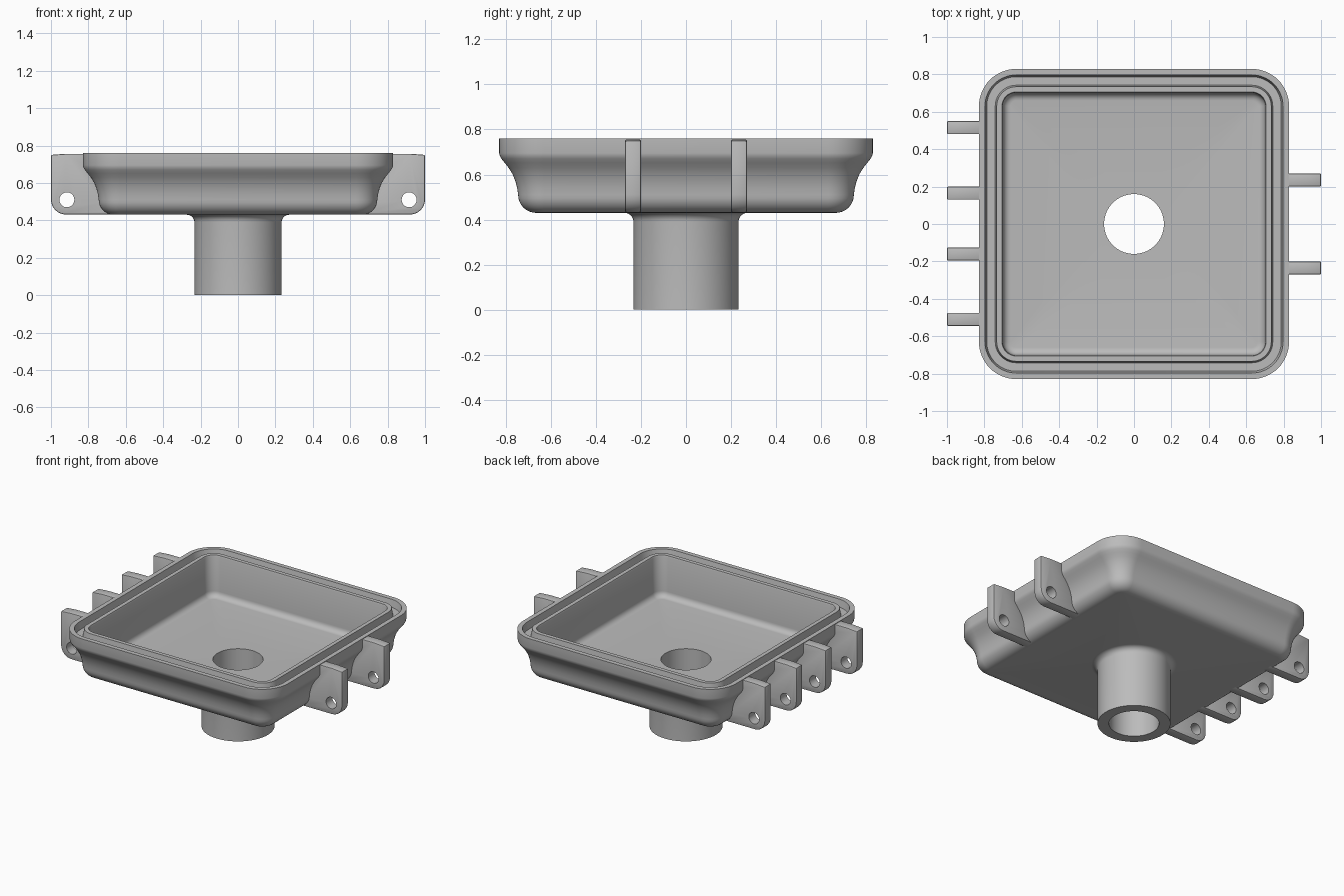
import bpy, bmesh, math
from mathutils import Vector

cube = bpy.data.objects.get("Cube")
if cube:
    bpy.data.objects.remove(cube, do_unlink=True)

grey = bpy.data.materials.new("plain_grey")
grey.use_nodes = True
colour = (0.5, 0.5, 0.5, 1)
grey.diffuse_color = colour
grey.node_tree.nodes["Principled BSDF"].inputs["Base Color"].default_value = colour

CORNER = 0.63   # centre of the tray's concentric corner arcs
STEPS = 16      # segments per corner


def make_object(name, bm):
    bmesh.ops.recalc_face_normals(bm, faces=bm.faces[:])
    mesh = bpy.data.meshes.new(name)
    bm.to_mesh(mesh)
    bm.free()
    mesh.materials.append(grey)
    obj = bpy.data.objects.new(name, mesh)
    bpy.context.collection.objects.link(obj)
    return obj


def activate(obj):
    bpy.ops.object.select_all(action='DESELECT')
    obj.select_set(True)
    bpy.context.view_layer.objects.active = obj


def ring(bm, half, z, radius):
    """Rounded square; it becomes a circle when radius equals half."""
    verts = []
    for q in range(4):
        mid = math.radians(45 + 90 * q)
        sx = math.copysign(half - radius, math.cos(mid))
        sy = math.copysign(half - radius, math.sin(mid))
        for i in range(STEPS + 1):
            a = math.pi / 2 * (q + i / STEPS)
            verts.append(bm.verts.new((sx + radius * math.cos(a),
                                       sy + radius * math.sin(a), z)))
    return verts


def arc(cx, cz, r, start, end, n=6):
    return [(cx + r * math.cos(math.radians(start + (end - start) * i / n)),
             cz + r * math.sin(math.radians(start + (end - start) * i / n)))
            for i in range(n + 1)]


# Tray and outlet neck: one closed profile swept from circle to rounded square
neck = [(0.16, 0.47), (0.16, 0), (0.233, 0)] + arc(0.273, 0.39, 0.04, 180, 90)
outer = arc(0.665, 0.51, 0.08, -90, 0, 8) + [
    (0.749, 0.54), (0.757, 0.57), (0.77, 0.602), (0.787, 0.63),
    (0.805, 0.652), (0.819, 0.67), (0.826, 0.682), (0.829, 0.695), (0.829, 0.76)]
rim = [(0.797, 0.76), (0.787, 0.71), (0.742, 0.71), (0.734, 0.76), (0.706, 0.76)]
inner = [(0.702, 0.75)] + arc(0.66, 0.51, 0.04, 0, -90)

bm = bmesh.new()
rings = [ring(bm, r, z, r) for r, z in neck]
rings += [ring(bm, h, z, h - CORNER) for h, z in outer + rim + inner]
for a, b in zip(rings, rings[1:] + rings[:1]):
    for i in range(len(a)):
        j = (i + 1) % len(a)
        bm.faces.new((a[i], a[j], b[j], b[i]))
bmesh.ops.remove_doubles(bm, verts=bm.verts[:], dist=1e-5)
tray = make_object("tray_with_neck", bm)
activate(tray)
bpy.ops.object.shade_smooth_by_angle(angle=math.radians(30))

# Side lugs: extruded plates with a rounded lower corner and a pin hole
root = [(0.81, 0.756), (0.81, 0.70), (0.72, 0.60), (0.72, 0.50), (0.67, 0.45), (0.67, 0.431)]
lug_outline = root + arc(0.92, 0.511, 0.08, -90, 0) + [(1, 0.75), (0.92, 0.756)]
THICK = 0.07


def make_lug(name, side, y):
    bm = bmesh.new()
    face = bm.faces.new([bm.verts.new((side * x, y - THICK / 2, z)) for x, z in lug_outline])
    new = bmesh.ops.extrude_face_region(bm, geom=[face])["geom"]
    bmesh.ops.translate(bm, vec=Vector((0, THICK, 0)),
                        verts=[v for v in new if isinstance(v, bmesh.types.BMVert)])
    lug = make_object(name, bm)
    bpy.ops.mesh.primitive_cylinder_add(vertices=32, radius=0.04, depth=0.2,
                                        location=(side * 0.915, y, 0.51),
                                        rotation=(math.pi / 2, 0, 0))
    cutter = bpy.context.object
    cutter.hide_render = True
    activate(lug)
    bevel = lug.modifiers.new("soft_edges", 'BEVEL')
    bevel.width = 0.007
    bevel.segments = 2
    bevel.limit_method = 'ANGLE'
    bevel.angle_limit = math.radians(50)
    hole = lug.modifiers.new("pin_hole", 'BOOLEAN')
    hole.object = cutter
    hole.solver = 'EXACT'
    for mod in ("soft_edges", "pin_hole"):
        bpy.ops.object.modifier_apply(modifier=mod)
    bpy.data.objects.remove(cutter, do_unlink=True)
    # keep only the shared colour on the finished plate
    lug.data.materials.clear()
    lug.data.materials.append(grey)
    bpy.ops.object.shade_smooth_by_angle(angle=math.radians(30))


for i, y in enumerate((-0.51, -0.16, 0.165, 0.515)):
    make_lug(f"right_lug_{i + 1}", -1, y)
for i, y in enumerate((-0.235, 0.235)):
    make_lug(f"left_lug_{i + 1}", 1, y)
